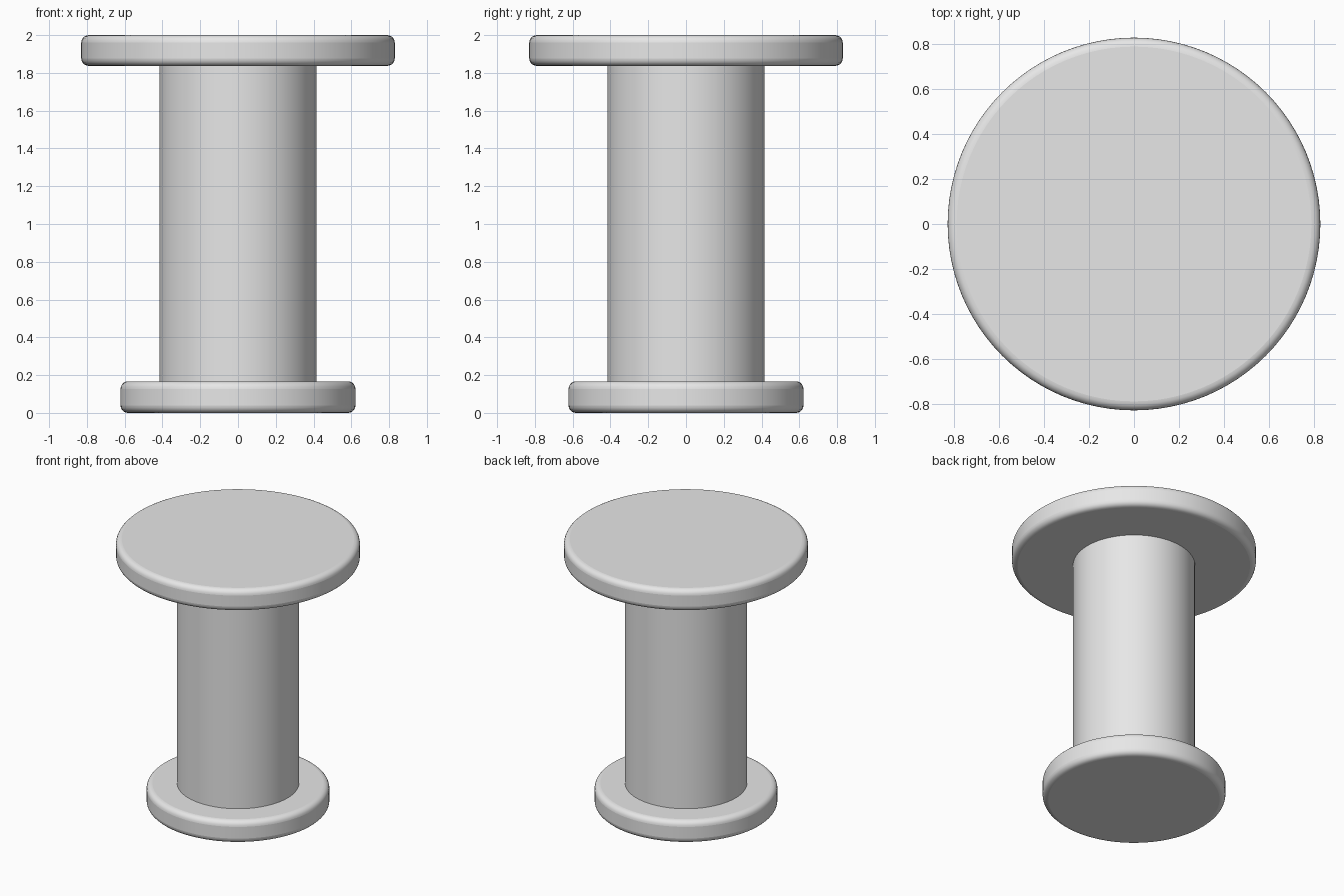
import bpy
import math

# Remove the default cube
cube = bpy.data.objects.get("Cube")
if cube:
    bpy.data.objects.remove(cube, do_unlink=True)

# Single plain grey
grey = bpy.data.materials.new("plain_grey")
grey.use_nodes = True
colour = (0.8, 0.8, 0.8, 1.0)
grey.diffuse_color = colour
grey.node_tree.nodes["Principled BSDF"].inputs["Base Color"].default_value = colour


def cylinder(name, radius, bottom, top, bevel=0.0):
    """Upright cylinder with optionally rounded rims."""
    bpy.ops.mesh.primitive_cylinder_add(
        vertices=96, radius=radius, depth=top - bottom,
        location=(0, 0, (bottom + top) / 2))
    obj = bpy.context.object
    obj.name = name
    obj.data.materials.append(grey)
    if bevel:
        mod = obj.modifiers.new("rounded_rims", "BEVEL")
        mod.width = bevel
        mod.segments = 5
        mod.limit_method = "ANGLE"
        mod.angle_limit = math.radians(40)
    bpy.ops.object.shade_smooth_by_angle(angle=math.radians(35))
    return obj


# Base disc, column and table top
cylinder("base", 0.622, 0.0, 0.167, bevel=0.04)
cylinder("column", 0.415, 0.16, 1.84)
cylinder("table_top", 0.83, 1.837, 2.0, bevel=0.04)
